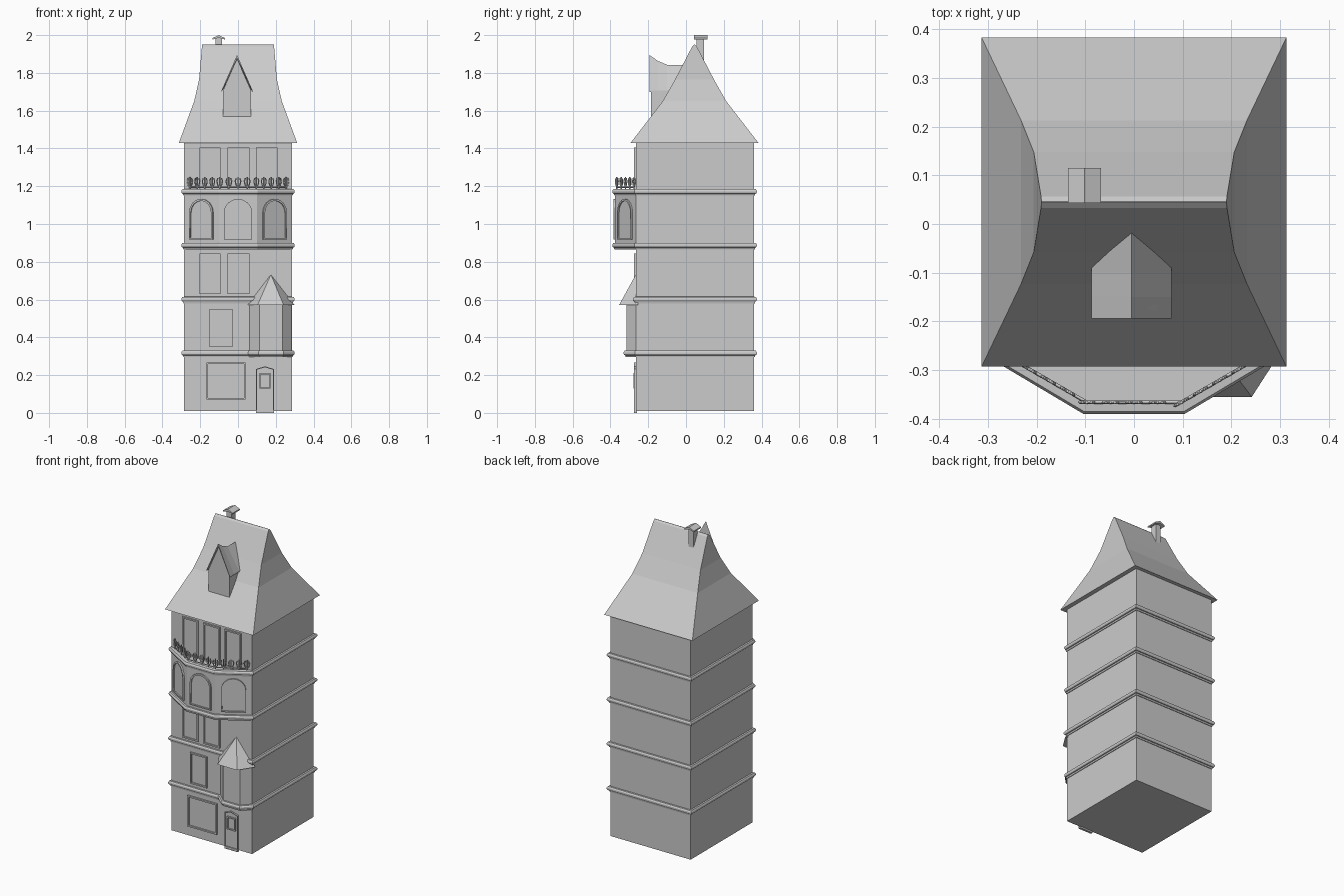
import bpy, bmesh, math
from mathutils import Vector, Matrix

if "Cube" in bpy.data.objects:
    bpy.data.objects.remove(bpy.data.objects["Cube"])


def finish(name, bm):
    bmesh.ops.recalc_face_normals(bm, faces=bm.faces[:])
    me = bpy.data.meshes.new(name)
    bm.to_mesh(me)
    bm.free()
    ob = bpy.data.objects.new(name, me)
    bpy.context.collection.objects.link(ob)
    return ob


def loft(name, rings, caps=True, closed_path=False):
    """Skin a series of closed rings of 3D points."""
    bm = bmesh.new()
    vs = [[bm.verts.new(p) for p in r] for r in rings]
    n = len(vs[0])
    for i in range(len(vs) - (0 if closed_path else 1)):
        a, b = vs[i], vs[(i + 1) % len(vs)]
        for k in range(n):
            bm.faces.new((a[k], a[(k + 1) % n], b[(k + 1) % n], b[k]))
    if caps and not closed_path:
        bm.faces.new(vs[0])
        bm.faces.new(vs[-1])
    return finish(name, bm)


def prism(name, plan, z0, z1):
    return loft(name, [[(x, y, z) for x, y in plan] for z in (z0, z1)])


def rect(x0, x1, y0, y1):
    return [(x0, y0), (x1, y0), (x1, y1), (x0, y1)]


def offset(path, d):
    """Mitred outward offset of a counter-clockwise plan."""
    out = []
    for i, p in enumerate(path):
        p0, p1, p2 = Vector(path[i - 1]), Vector(p), Vector(path[(i + 1) % len(path)])
        a, b = (p1 - p0).normalized(), (p2 - p1).normalized()
        n1, n2 = Vector((a.y, -a.x)), Vector((b.y, -b.x))
        q = p1 + (n1 + n2) * d / (1 + n1.dot(n2))
        out.append((q.x, q.y))
    return out


def band(name, path, z):
    """Moulded string course: small fillet below a rounded bead."""
    prof = [(-.01, 0), (.004, 0), (.006, .009), (.011, .011), (.015, .018),
            (.015, .026), (.010, .034), (-.01, .036)]
    cols = [offset(path, d) for d, _ in prof]
    rings = [[(*cols[k][i], z + prof[k][1]) for k in range(len(prof))]
             for i in range(len(path))]
    return loft(name, rings, closed_path=True)


def panel(name, outline, origin=(0, -.265, 0), u=(1, 0, 0), out=.009, border=.013):
    """Raised frame with a sunken pane, laid on a wall."""
    u, z = Vector(u).normalized(), Vector((0, 0, 1))
    m = Matrix((u, z, u.cross(z))).transposed().to_4x4()
    m.translation = origin
    bm = bmesh.new()
    base = [bm.verts.new((a, b, -.004)) for a, b in outline]
    f = bm.faces.new(base)
    top = bmesh.ops.extrude_face_region(bm, geom=[f])["geom"]
    face = [g for g in top if isinstance(g, bmesh.types.BMFace)][0]
    bmesh.ops.translate(bm, verts=face.verts[:], vec=(0, 0, out + .004))
    bmesh.ops.recalc_face_normals(bm, faces=bm.faces[:])
    bmesh.ops.inset_region(bm, faces=[face], thickness=border)
    inner = bmesh.ops.extrude_face_region(bm, geom=[face])["geom"]
    bmesh.ops.translate(bm, verts=[g for g in inner if isinstance(g, bmesh.types.BMVert)],
                        vec=(0, 0, -out + .002))
    if face.is_valid:
        bm.faces.remove(face)
    bmesh.ops.transform(bm, matrix=m, verts=bm.verts[:])
    return finish(name, bm)


# Plans, all counter-clockwise
X, YF, YB = .285, -.265, .36
body = rect(-X, X, YF, YB)
bay = [(X, YF), (X, YB), (-X, YB), (-X, YF), (-.1, -.375), (.1, -.375)]
turret = [(.06, YF), (.115, -.315), (.235, -.315), (.284, YF)]
turret_body = [(-X, YF)] + turret[:3] + [(X, YF), (X, YB), (-X, YB)]

# Main walls, bay and corner oriel
prism("tower_walls", body, .01, 1.43)
prism("bay_window_block", [(-X, YF), (-.1, -.375), (.1, -.375), (X, YF), (X - .02, YF + .03), (-X + .02, YF + .03)], .87, 1.165)
prism("oriel_walls", turret + [(.27, -.25), (.07, -.25)], .30, .575)
loft("oriel_roof", [
    [(.05, -.255, .57), (.05, YF, .57), (.103, -.355, .57), (.242, -.355, .57), (.30, YF, .57), (.30, -.255, .57)],
    [(.174 + dx, y, .73) for dx, y in
     ((-.002, -.255), (-.002, -.264), (-.001, -.267), (.001, -.267), (.002, -.264), (.002, -.255))]])

# String courses
band("string_course_1", turret_body, .295)
band("string_course_2", body, .58)
band("string_course_3", bay, .865)
band("string_course_4", bay, 1.15)

# Swept hip roof
yc = .045
loft("main_roof", [[(x, yc + y, z) for x, y in rect(-hx, hx, -hy, hy)] for hx, hy, z in (
    (.313, .338, 1.43), (.232, .168, 1.65), (.206, .103, 1.765), (.191, .012, 1.94), (.19, .001, 1.95))])

# Dormer walls and sagging gable roof
xd = -.005
loft("dormer_walls", [[(xd - .075, y, 1.55), (xd + .075, y, 1.55), (xd + .075, y, 1.705),
                       (xd, y, pk), (xd - .075, y, 1.705)]
                      for y, pk in ((-.186, 1.875), (-.15, 1.845), (-.1, 1.825), (-.02, 1.825))])
rings = []
for y, pk in ((-.194, 1.895), (-.15, 1.864), (-.1, 1.843), (.015, 1.84)):
    rings.append([(xd - .082, y, 1.70), (xd, y, pk - .016), (xd + .082, y, 1.70),
                  (xd + .082, y, 1.708), (xd, y, pk), (xd - .082, y, 1.708)])
loft("dormer_roof", rings)

# Chimney with gabled cap
prism("chimney_shaft", rect(-.12, -.085, .056, .096), 1.8, 1.985)
loft("chimney_cap", [[(-.136, y, 1.976), (-.102, y, 1.986), (-.068, y, 1.976),
                      (-.068, y, 1.984), (-.102, y, 2.0), (-.136, y, 1.984)] for y in (.043, .115)])

# Flat-wall windows
cols = ((-.205, -.093), (-.055, .06), (.095, .21))
for i, c in enumerate(cols):
    panel(f"top_window_{i + 1}", rect(*c, 1.165, 1.405))
for i, c in enumerate(cols[:2]):
    panel(f"middle_window_{i + 1}", rect(*c, .63, .845))
panel("first_floor_window", rect(-.15, -.03, .35, .55))
panel("shop_window", rect(-.168, .04, .07, .268), out=.01)

# Door with peaked head and small light
prism("door_step", rect(.095, .19, -.274, -.26), 0, .015)
panel("door", [(.095, 0), (.19, 0), (.19, .232), (.1425, .247), (.095, .232)], out=.010, border=.006)
panel("door_light", rect(.113, .173, .128, .21), origin=(0, -.267, 0), out=.010, border=.010)


# Arched bay windows
def arch(w, z0, spring, rise):
    pts = [(-w, z0), (w, z0)]
    return pts + [(w * math.cos(math.pi * k / 8), spring + rise * math.sin(math.pi * k / 8))
                  for k in range(9)]


panel("bay_arch_centre", arch(.075, .918, 1.06, .073), origin=(0, -.375, 0), border=.01)
for s, nm in ((-1, "left"), (1, "right")):
    panel(f"bay_arch_{nm}", arch(.073, .918, 1.06, .073),
          origin=(s * .1925, -.32, 0), u=(.185, s * .11, 0), border=.01)

# Wrought balcony railing: spikes with curled leaves and a rail
cu = bpy.data.curves.new("balcony_railing", "CURVE")
cu.dimensions = "3D"
cu.bevel_depth = .0035
cu.bevel_resolution = 0
cu.use_fill_caps = True


def wire(pts):
    sp = cu.splines.new("POLY")
    sp.points.add(len(pts) - 1)
    for p, q in zip(sp.points, pts):
        p.co = (*q, 1)


corners = [Vector(c) for c in ((-.255, -.275), (-.097, -.366), (.097, -.366), (.255, -.275))]
wire([(c.x, c.y, 1.195) for c in corners])
for a, b, n in zip(corners, corners[1:], (4, 4, 4)):
    d = (b - a).normalized()
    for k in range(n + (b is corners[-1])):
        p = a.lerp(b, k / n)
        wire([(p.x, p.y, 1.165), (p.x, p.y, 1.25)])
        for s in (-1, 1):
            wire([(p.x + s * d.x * t, p.y + s * d.y * t, z) for t, z in
                  ((0, 1.195), (.011, 1.208), (.015, 1.228), (.009, 1.243))])
rail = bpy.data.objects.new("balcony_railing", cu)
bpy.context.collection.objects.link(rail)
